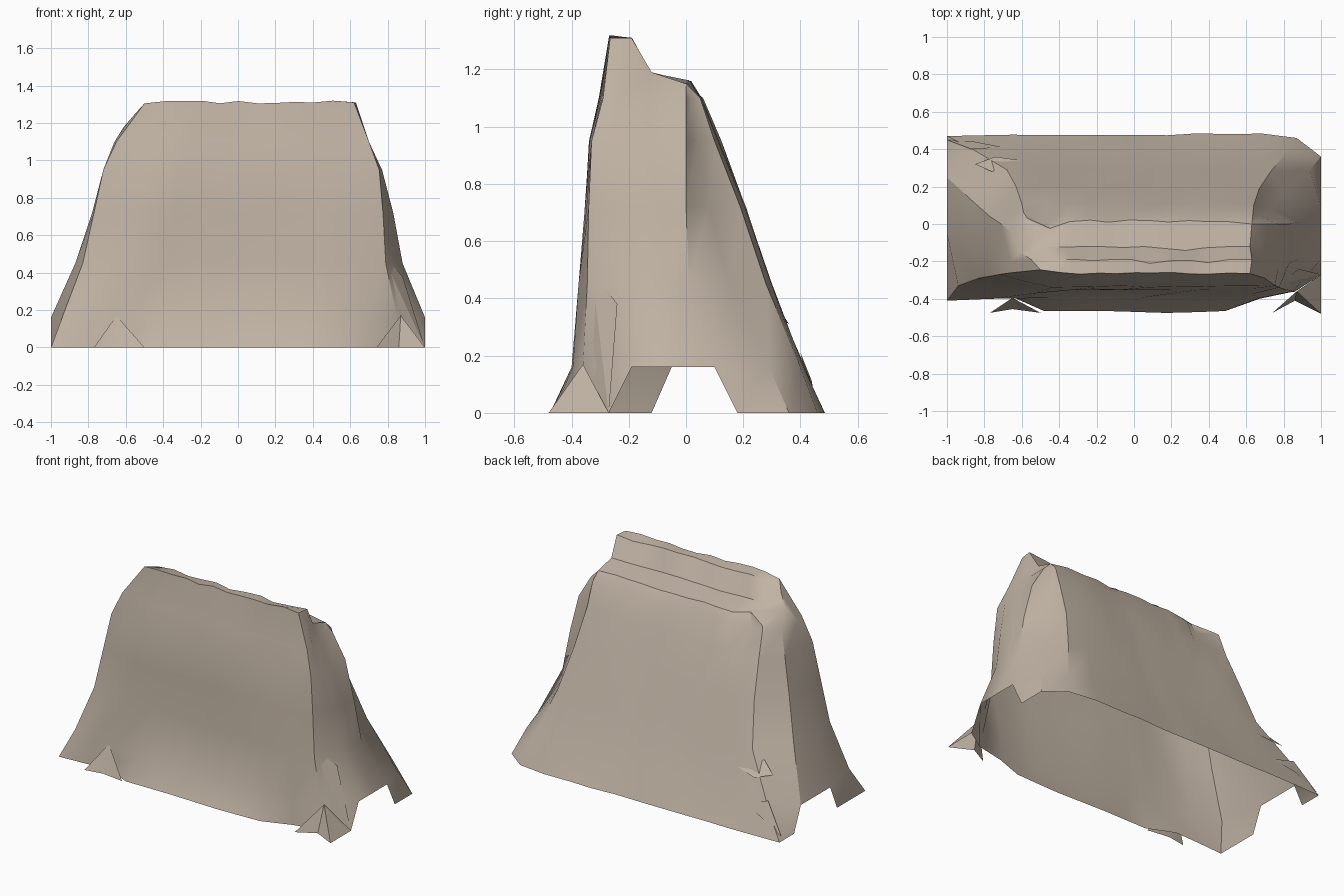
import bpy, bmesh, random
from math import radians

random.seed(4)
cube = bpy.data.objects.get("Cube")
if cube:
    bpy.data.objects.remove(cube, do_unlink=True)

stone = bpy.data.materials.new("warm_grey_stone")
stone.use_nodes = True
stone.diffuse_color = (0.53, 0.45, 0.37, 1)
bsdf = next(n for n in stone.node_tree.nodes if n.type == "BSDF_PRINCIPLED")
bsdf.inputs["Base Color"].default_value = stone.diffuse_color
bsdf.inputs["Roughness"].default_value = 0.9


def finish(name, bm, angle):
    mesh = bpy.data.meshes.new(name)
    bm.to_mesh(mesh)
    bm.free()
    obj = bpy.data.objects.new(name, mesh)
    bpy.context.collection.objects.link(obj)
    mesh.materials.append(stone)
    bpy.ops.object.select_all(action="DESELECT")
    obj.select_set(True)
    bpy.context.view_layer.objects.active = obj
    bpy.ops.object.shade_smooth_by_angle(angle=radians(angle))
    return obj


# Heights shared by every column, below its own top height
LEVELS = (0, .16, .45, .72, .95, 1.1)


def column(top, xs, ys):
    return [(x, y, z) for x, y, z in zip(xs, ys, LEVELS + (top,))]


# Corner and end columns, from the ground up
front_left = column(1.305, (-1, -.94, -.83, -.77, -.72, -.65, -.5),
                    (-.41, -.33, -.29, -.28, -.27, -.26, -.245))
left_fore = column(1.25, (-1, -1, -.87, -.78, -.72, -.66, -.55),
                   (-.12, -.05, -.12, -.17, -.2, -.2, -.19))
left_aft = column(1.18, (-1, -1, -.86, -.77, -.71, -.66, -.61),
                  (.32, .25, .12, .04, 0, -.04, -.15))
back_left = column(1.125, (-1, -.88, -.68, -.63, -.6, -.59, -.57),
                   (.47, .41, .29, .2, .11, .06, .03))
front_right = column(1.31, (.86, .85, .79, .775, .755, .7, .62),
                     (-.36, -.36, -.345, -.34, -.33, -.29, -.265))
right_rim = column(1.31, (1, 1, .88, .83, .77, .7, .63),
                   (-.27, -.19, -.19, -.21, -.24, -.24, -.19))
right_step = column(1.19, (1, 1, .88, .83, .76, .68, .62),
                    (-.05, -.04, -.08, -.1, -.13, -.13, -.12))
right_ridge = column(1.15, (1, 1, .88, .83, .77, .68, .63),
                     (.18, .1, .01, 0, 0, 0, 0))
right_hollow = column(1.15, (1, .94, .79, .73, .68, .65, .63),
                      (.36, .29, .15, .08, .04, .02, 0))
back_right = column(1.15, (.87, .83, .73, .67, .64, .635, .63),
                    (.46, .4, .28, .19, .1, .05, 0))

# Broad front and back walls are spread between the corners
SPREAD = (.1, .19, .28, .36, .45, .54, .63, .72, .8, .9)
FRONT_Y = (-.47, -.395, -.37, -.35, -.335, -.3, -.265)
BACK_Y = (.48, .41, .295, .205, .11, .05, .015)


def wall(a, b, profile, top):
    columns = []
    for u in SPREAD:
        xs = [p[0] + (q[0] - p[0]) * u for p, q in zip(a, b)]
        ys = [y + random.uniform(-.006, .006) for y in profile]
        columns.append(column(top + random.uniform(-.008, .008), xs, ys))
    return columns


front = wall(front_left, front_right, FRONT_Y, 1.312)
back = wall(back_left, back_right, BACK_Y, 1.155)


def shift(col, level, dy):
    x, y, z = col[level]
    col[level] = (x, y + dy, z)


# Foot of the front wall flares only along its middle
for col, u in zip(front, SPREAD):
    if u < .25 or u > .85:
        shift(col, 0, .075)
    elif u < .6:
        shift(col, 2, .015)
# Front wall bends back toward the left corner
for level in (2, 3, 4, 5):
    shift(front[0], level, .03)
# Worn gash above a small ledge at the upper back left
shift(back[0], 4, .015)
shift(back[0], 5, -.06)
shift(back[0], 6, -.04)

ring = ([front_left] + front + [front_right, right_rim, right_step,
        right_ridge, right_hollow, back_right] + back[::-1]
        + [back_left, left_aft, left_fore])
# Open arches under both ends: no bottom faces here
arches = [(right_rim, right_step), (right_step, right_ridge),
          (left_aft, left_fore)]

bm = bmesh.new()
grid = [[bm.verts.new(p) for p in col] for col in ring]
for i, col in enumerate(ring):
    j = (i + 1) % len(ring)
    open_foot = any(col is a and ring[j] is b for a, b in arches)
    for k in range(1 if open_foot else 0, len(LEVELS)):
        bm.faces.new((grid[i][k], grid[j][k], grid[j][k + 1], grid[i][k + 1]))


# Raised front rim and the lower terrace behind it
def top_vert(col):
    return grid[next(i for i, c in enumerate(ring) if c is col)][-1]


def row(start, end, y, z):
    x0, x1 = start[-1][0], end[-1][0]
    inner = [bm.verts.new((x0 + (x1 - x0) * u, y + random.uniform(-.012, .012),
                           z + random.uniform(-.006, .006))) for u in SPREAD]
    return [top_vert(start)] + inner + [top_vert(end)]


rows = [[top_vert(c) for c in [front_left] + front + [front_right]],
        row(left_fore, right_rim, -.2, 1.305),
        row(left_aft, right_step, -.13, 1.187),
        [top_vert(c) for c in [back_left] + back + [back_right]]]
for near, far in zip(rows, rows[1:]):
    for i in range(len(near) - 1):
        corners = list(dict.fromkeys((near[i], near[i + 1], far[i + 1], far[i])))
        bm.faces.new(corners)
bmesh.ops.remove_doubles(bm, verts=bm.verts, dist=.002)
bm.normal_update()
finish("cliff_shell", bm, 36)


# Sharp stone spurs: an apex fanned down to a run of foot points
def spur(name, apex, feet):
    bm = bmesh.new()
    tip = bm.verts.new(apex)
    base = [bm.verts.new(p) for p in feet]
    for a, b in zip(base, base[1:]):
        bm.faces.new((tip, a, b))
    bm.normal_update()
    finish(name, bm, 20)


spur("front_right_pillar", (.77, -.33, .5),
     [(.855, -.365, 0), (1, -.27, 0), (.88, -.24, .38)])
spur("front_right_spur", (.87, -.36, .17),
     [(.74, -.475, 0), (.86, -.41, 0), (1, -.48, 0), (1, -.27, 0)])
spur("front_left_spur", (-.65, -.395, .17),
     [(-.77, -.475, 0), (-.65, -.455, 0), (-.5, -.475, 0)])
spur("back_left_lower_chip", (-.87, .4, .21),
     [(-.7, .41, .16), (-.85, .44, .11), (-1, .45, .03)])
spur("back_left_ledge", (-.76, .28, .4),
     [(-.6, .34, .34), (-.74, .36, .31), (-.85, .32, .34)])
